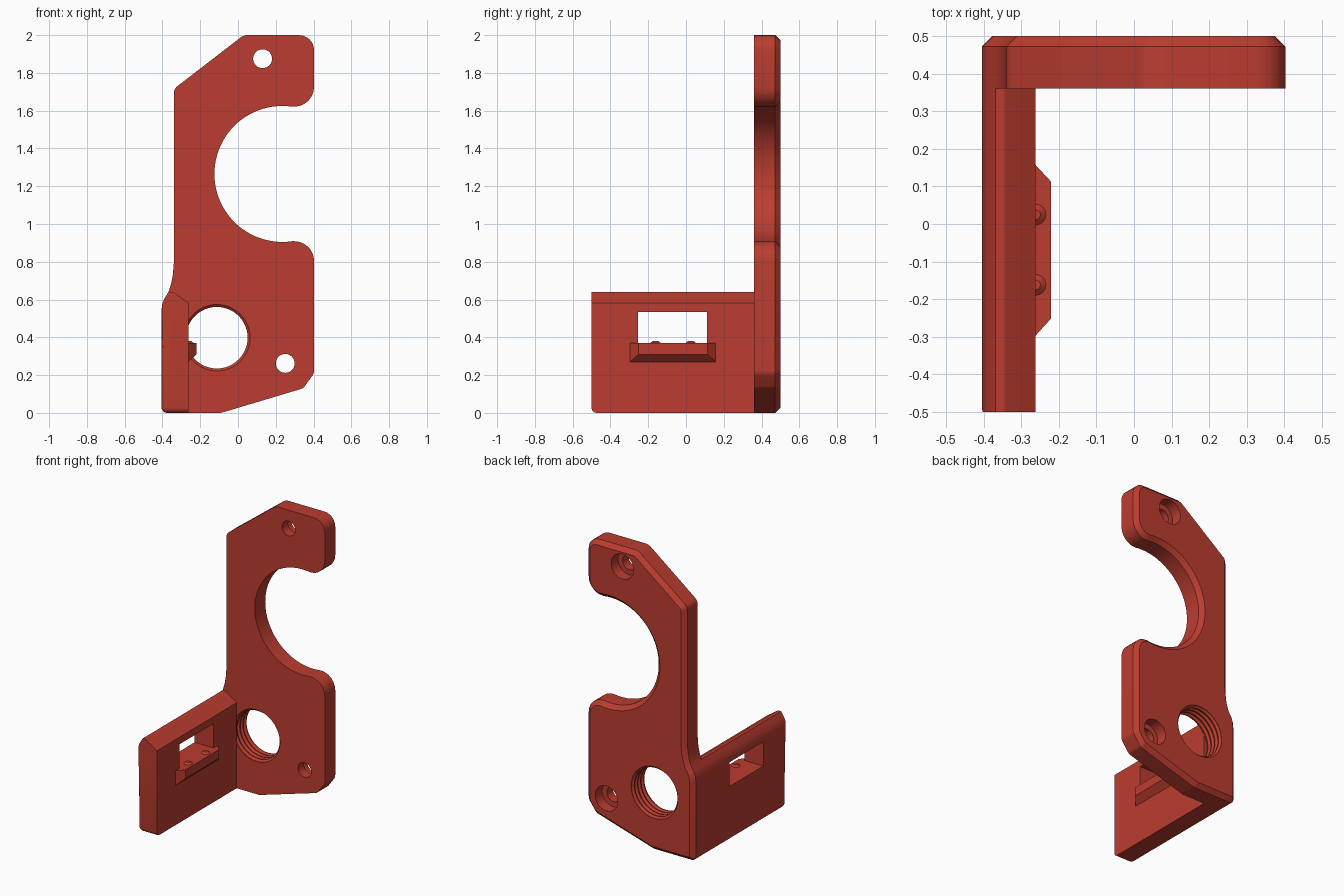
import bpy, bmesh, math
from mathutils import Vector

if "Cube" in bpy.data.objects:
    bpy.data.objects.remove(bpy.data.objects["Cube"])

red = bpy.data.materials.new("brick_red")
red.diffuse_color = (0.5, 0.046, 0.029, 1)
red.use_nodes = True
red.node_tree.nodes["Principled BSDF"].inputs["Base Color"].default_value = red.diffuse_color


def finish(name, bm):
    bmesh.ops.recalc_face_normals(bm, faces=bm.faces)
    me = bpy.data.meshes.new(name)
    bm.to_mesh(me)
    bm.free()
    me.materials.append(red)
    ob = bpy.data.objects.new(name, me)
    bpy.context.collection.objects.link(ob)
    return ob


def rounded(pts, seg=6):
    """Fillet the corners of a polygon given as (x, z) or (x, z, radius)."""
    out = []
    for i, p in enumerate(pts):
        c = Vector(p[:2])
        if len(p) < 3:
            out.append(c)
            continue
        a = (Vector(pts[i - 1][:2]) - c).normalized()
        b = (Vector(pts[(i + 1) % len(pts)][:2]) - c).normalized()
        half = a.angle(b) / 2
        r = p[2]
        mid = c + (a + b).normalized() * (r / math.sin(half))
        t = r / math.tan(half)
        u, v = c + a * t - mid, c + b * t - mid
        ang = u.angle(v)
        for k in range(seg + 1):
            f = k / seg
            out.append(mid + (u * math.sin((1 - f) * ang) + v * math.sin(f * ang)) / math.sin(ang))
    return out


def prism(pts, y0, y1):
    """Extrude an (x, z) outline along y; returns the bmesh and its two caps."""
    bm = bmesh.new()
    rows = [[bm.verts.new((p[0], y, p[1])) for p in pts] for y in (y0, y1)]
    front, back = bm.faces.new(rows[0]), bm.faces.new(rows[1][::-1])
    n = len(pts)
    for i in range(n):
        j = (i + 1) % n
        bm.faces.new((rows[0][j], rows[0][i], rows[1][i], rows[1][j]))
    bmesh.ops.recalc_face_normals(bm, faces=bm.faces)
    return bm, front, back


def lathe_y(name, profile, x, z, n=48):
    """Closed solid of revolution around a y axis, profile of (radius, y)."""
    bm = bmesh.new()
    rings = [[bm.verts.new((x + r * math.cos(2 * math.pi * k / n), y,
                            z + r * math.sin(2 * math.pi * k / n))) for k in range(n)]
             for r, y in profile]
    for a, b in zip(rings, rings[1:]):
        for k in range(n):
            m = (k + 1) % n
            bm.faces.new((a[k], a[m], b[m], b[k]))
    bm.faces.new(rings[0])
    bm.faces.new(rings[-1])
    return finish(name, bm)


def cut(ob, cutter):
    m = ob.modifiers.new("cut", 'BOOLEAN')
    m.operation, m.solver, m.object = 'DIFFERENCE', 'EXACT', cutter
    bpy.context.view_layer.objects.active = ob
    bpy.ops.object.modifier_apply(modifier=m.name)
    bpy.data.objects.remove(cutter)


# Back plate: outline with the large open circular bite on the right
flare = [(-0.34, 0.79), (-0.345, 0.73), (-0.355, 0.68), (-0.368, 0.64),
         (-0.39, 0.605), (-0.402, 0.575), (-0.405, 0.54)]
bite = []
for k in range(49):
    t = math.radians(-81.5 - k * (360 - 163) / 48)
    bite.append((0.235 + 0.36 * math.cos(t), 1.265 + 0.36 * math.sin(t)))
outline = [(-0.405, 0, 0.03), (-0.09, 0, 0.05), (0.345, 0.13, 0.04), (0.403, 0.21, 0.05),
           (0.403, 0.909, 0.105)] + bite + [
           (0.403, 1.621, 0.105), (0.403, 2.0, 0.08), (0.03, 2.0, 0.06), (-0.34, 1.715, 0.05)] + flare
bm, front, back = prism(rounded(outline), 0.36, 0.5 - 0.028)
bmesh.ops.inset_individual(bm, faces=[back], thickness=0.028, depth=0.028, use_even_offset=True)
back_plate = finish("back_plate", bm)

# Threaded hole
thread = [(0.176, 0.33), (0.176, 0.365)]
for k in range(4):
    y = 0.365 + k * 0.034
    thread += [(0.163, y + 0.012), (0.163, y + 0.018), (0.176, y + 0.030), (0.176, y + 0.034)]
thread.append((0.176, 0.53))
cut(back_plate, lathe_y("thread_cutter", thread, -0.112, 0.398))

# Counterbored screw holes
for x, z in ((0.13, 1.875), (0.25, 0.262)):
    bore = [(0.05, 0.33), (0.05, 0.425), (0.085, 0.425), (0.085, 0.53)]
    cut(back_plate, lathe_y("bore_cutter", bore, x, z, 32))

# Side plate reaching forward, with softened front corner
section = [(-0.405, 0, 0.03), (-0.262, 0), (-0.262, 0.583), (-0.345, 0.64, 0.015)] + flare[3:]
bm, front, back = prism(rounded(section), -0.5, 0.36)
soft = []
for e in front.edges:
    c = (e.verts[0].co + e.verts[1].co) / 2
    if c.z < 0.03 or (c.x < -0.4 and c.z < 0.55):
        soft.append(e)
bmesh.ops.bevel(bm, geom=soft, offset=0.026, segments=4, profile=0.5, affect='EDGES')
side_plate = finish("side_plate", bm)

# Window through the side plate
bm, _, _ = prism([(-0.5, 0.37), (-0.2, 0.37), (-0.2, 0.535), (-0.5, 0.535)], -0.255, 0.11)
cut(side_plate, finish("window_cutter", bm))

# Tapered ledge below the window
bm = bmesh.new()
for x, y0, y1, z in ((-0.275, -0.297, 0.157, 0.27), (-0.262, -0.297, 0.157, 0.27),
                     (-0.275, -0.297, 0.157, 0.37), (-0.262, -0.297, 0.157, 0.37),
                     (-0.221, -0.252, 0.113, 0.31), (-0.221, -0.252, 0.113, 0.37)):
    bm.verts.new((x, y0, z))
    bm.verts.new((x, y1, z))
bmesh.ops.convex_hull(bm, input=bm.verts)
bmesh.ops.dissolve_limit(bm, angle_limit=0.01, verts=bm.verts, edges=bm.edges)
ledge = finish("ledge", bm)

# Two small locating bumps on the ledge
bumps = []
for i, y in enumerate((-0.162, 0.025)):
    bm = bmesh.new()
    bmesh.ops.create_cone(bm, cap_ends=True, segments=24, radius1=0.029, radius2=0.013, depth=0.012)
    bmesh.ops.translate(bm, verts=bm.verts, vec=(-0.262, y, 0.375))
    bumps.append(finish("bump_%d" % (i + 1), bm))

# Smooth curved surfaces, crisp edges
bpy.ops.object.select_all(action='DESELECT')
for ob in [back_plate, side_plate, ledge] + bumps:
    ob.select_set(True)
    bpy.context.view_layer.objects.active = ob
bpy.ops.object.shade_smooth_by_angle(angle=math.radians(25))
